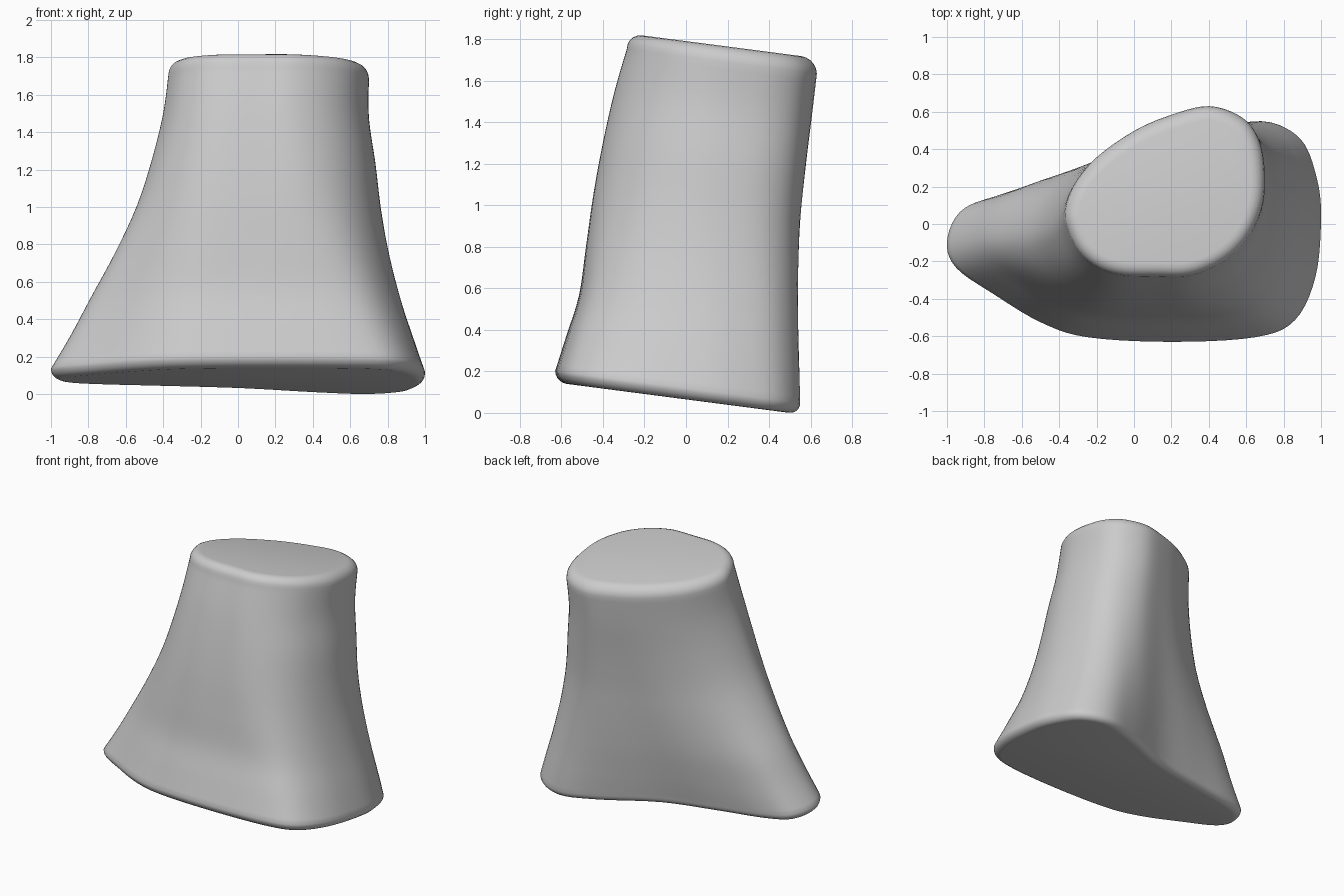
import bpy
import bmesh
from math import sin, cos, pi
from mathutils import Vector

cube = bpy.data.objects.get("Cube")
if cube:
    bpy.data.objects.remove(cube, do_unlink=True)

TILT = 0.13          # every section slopes down towards the back
FOOT_R, TOP_R = 0.055, 0.075

# Outlines, both starting at the right tip and running round by the front
FOOT = [(-1, -.09), (-.95, -.23), (-.75, -.37), (-.5, -.52), (-.25, -.6), (.2, -.625),
        (.65, -.6), (.86, -.51), (.97, -.28), (1, .02), (.98, .24), (.89, .46),
        (.68, .555), (.4, .48), (0, .31), (-.4, .22), (-.75, .15), (-.93, .07)]
TOP = [(-.37, .08), (-.35, -.03), (-.29, -.14), (-.19, -.22), (-.06, -.26), (.12, -.265),
       (.3, -.26), (.47, -.19), (.6, -.07), (.68, .1), (.695, .28), (.665, .455),
       (.575, .575), (.4, .635), (.2, .59), (0, .505), (-.2, .365), (-.32, .22)]

# Section height, then its min x, max x, min y, max y
LEVELS = [(.12, -1, 1, -.63, .55), (.3, -.895, .94, -.575, .545),
          (.5, -.79, .875, -.515, .54), (.75, -.655, .81, -.48, .54),
          (1, -.54, .765, -.445, .55), (1.25, -.46, .735, -.4, .575),
          (1.5, -.4, .7, -.345, .605), (1.715, -.372, .7, -.285, .63)]


def spline(points, steps, closed):
    """Catmull-Rom curve through points of any dimension."""
    pts = [Vector(p) for p in points]
    n = len(pts)
    pick = (lambda i: pts[i % n]) if closed else (lambda i: pts[max(0, min(n - 1, i))])
    out = []
    for i in range(n if closed else n - 1):
        a, b, c, d = (pick(i + k) for k in (-1, 0, 1, 2))
        for s in range(steps):
            t = s / steps
            out.append(b + (c - a) * (t / 2) + (a * 2 - b * 5 + c * 4 - d) * (t * t / 2)
                       + (b * 3 - a - c * 3 + d) * (t ** 3 / 2))
    return out if closed else out + [pts[-1]]


foot_outline = spline(FOOT, 5, True)
top_outline = spline(TOP, 5, True)


def section(level, height, inset):
    """Blend the two outlines and fit them to the level's extents."""
    x0, x1, y0, y1 = level[1:]
    mix = max(0, min(1, (x0 - LEVELS[-1][1]) / (LEVELS[0][1] - LEVELS[-1][1]))) ** 1.25
    pts = [t.lerp(f, mix) for f, t in zip(foot_outline, top_outline)]
    ax, bx = min(p.x for p in pts), max(p.x for p in pts)
    ay, by = min(p.y for p in pts), max(p.y for p in pts)
    fitted = [Vector((x0 + (p.x - ax) / (bx - ax) * (x1 - x0),
                      y0 + (p.y - ay) / (by - ay) * (y1 - y0))) for p in pts]
    ring = []
    for i, p in enumerate(fitted):
        run = (fitted[(i + 1) % len(fitted)] - fitted[i - 1]).normalized()
        q = p + Vector((-run.y, run.x)) * inset
        ring.append((q.x, q.y, height - TILT * q.y))
    return ring


# Rounded foot edge, body, rounded top edge
levels = spline(LEVELS, 4, False)
arc = [pi / 2 * k / 5 for k in range(1, 6)]
low, high = levels[0], levels[-1]
rings = [section(low, low[0] - FOOT_R * sin(a), FOOT_R * (1 - cos(a))) for a in reversed(arc)]
rings += [section(lv, lv[0], 0) for lv in levels]
rings += [section(high, high[0] + TOP_R * sin(a), TOP_R * (1 - cos(a))) for a in arc]

bm = bmesh.new()
loops = [[bm.verts.new(co) for co in ring] for ring in rings]
for lower, upper in zip(loops, loops[1:]):
    for i in range(len(lower)):
        j = (i + 1) % len(lower)
        bm.faces.new((lower[i], lower[j], upper[j], upper[i]))
bm.faces.new(reversed(loops[0]))
bm.faces.new(loops[-1])
bmesh.ops.recalc_face_normals(bm, faces=bm.faces)
mesh = bpy.data.meshes.new("flared_stump")
bm.to_mesh(mesh)
bm.free()

stump = bpy.data.objects.new("flared_stump", mesh)
bpy.context.collection.objects.link(stump)

grey = bpy.data.materials.new("light_grey")
grey.use_nodes = True
colour = (0.6, 0.6, 0.6, 1)
grey.diffuse_color = colour
grey.node_tree.nodes["Principled BSDF"].inputs["Base Color"].default_value = colour
mesh.materials.append(grey)

bpy.ops.object.select_all(action="DESELECT")
stump.select_set(True)
bpy.context.view_layer.objects.active = stump
bpy.ops.object.shade_smooth_by_angle(angle=pi / 4)
